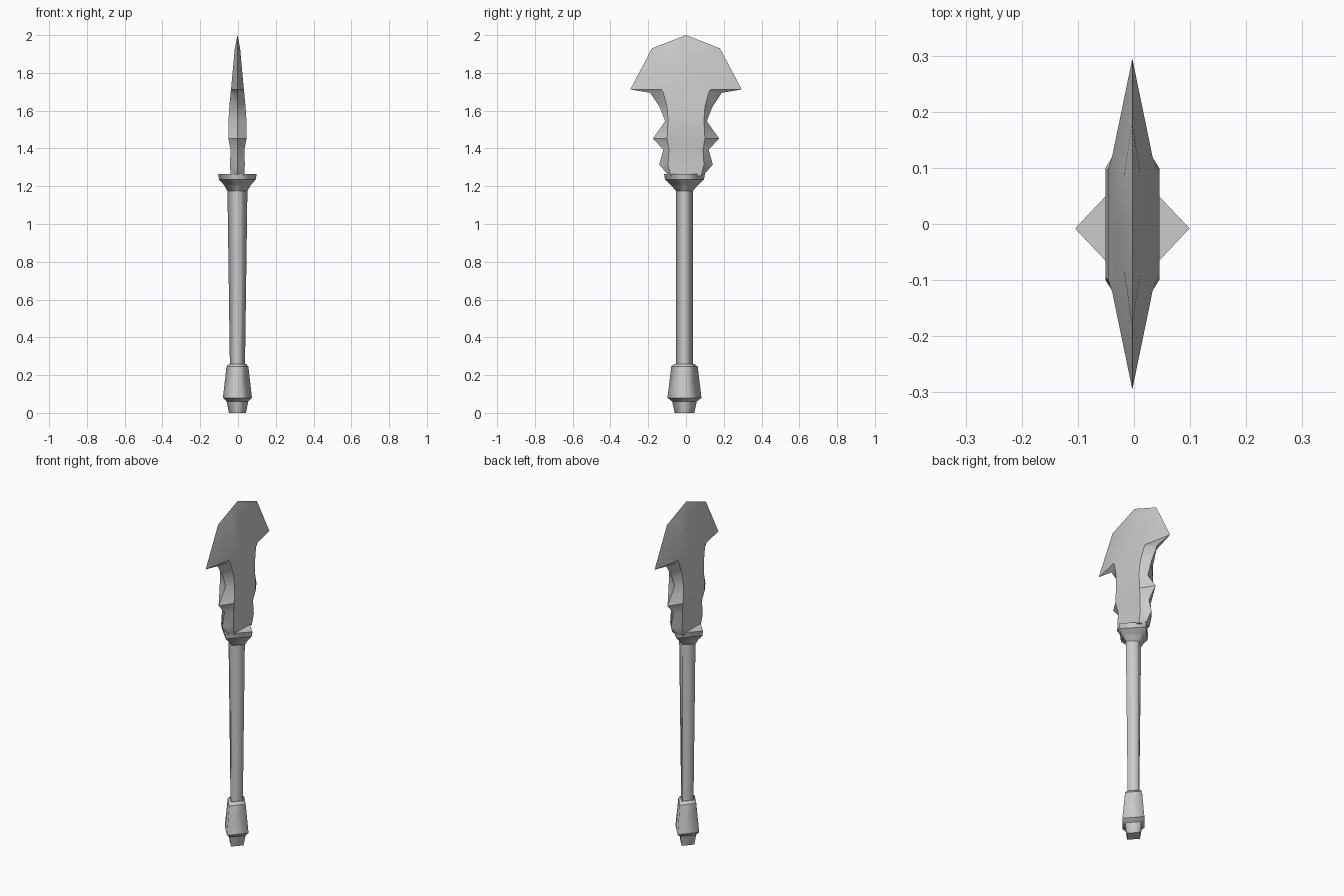
import bpy
import bmesh

cube = bpy.data.objects.get("Cube")
if cube:
    bpy.data.objects.remove(cube)

grey = bpy.data.materials.new("plain_grey")
grey.use_nodes = True
grey.diffuse_color = (0.6, 0.6, 0.6, 1)
grey.node_tree.nodes["Principled BSDF"].inputs["Base Color"].default_value = (0.6, 0.6, 0.6, 1)


def finish(bm, name):
    bmesh.ops.recalc_face_normals(bm, faces=bm.faces)
    mesh = bpy.data.meshes.new(name)
    bm.to_mesh(mesh)
    bm.free()
    mesh.materials.append(grey)
    obj = bpy.data.objects.new(name, mesh)
    bpy.context.collection.objects.link(obj)
    return obj


def diamond_loft(name, rings):
    """Four-sided loft; each ring is (z, half width in x, half width in y)."""
    bm = bmesh.new()
    loops = [[bm.verts.new((cx * rx - 0.003, cy * ry - 0.008, z))
              for cx, cy in ((1, 0), (0, 1), (-1, 0), (0, -1))]
             for z, rx, ry in rings]
    for low, high in zip(loops, loops[1:]):
        for i in range(4):
            j = (i + 1) % 4
            bm.faces.new((low[i], low[j], high[j], high[i])).smooth = True
    bm.faces.new(loops[0])
    bm.faces.new(loops[-1])
    # Rings stay crisp while the corners are softly shaded
    for e in bm.edges:
        if abs(e.verts[0].co.z - e.verts[1].co.z) < 0.0001:
            e.smooth = False
    return finish(bm, name)


# Handle parts, from the bottom up
diamond_loft("pommel_tip", [(0, 0.045, 0.052), (0.06, 0.057, 0.065),
                            (0.08, 0.077, 0.09)])
diamond_loft("pommel", [(0.08, 0.077, 0.09), (0.245, 0.058, 0.07),
                        (0.26, 0.045, 0.053)])
diamond_loft("shaft", [(0.25, 0.04, 0.045), (1.19, 0.053, 0.045)])
diamond_loft("guard", [(1.175, 0.053, 0.045), (1.205, 0.07, 0.07),
                       (1.235, 0.097, 0.103), (1.265, 0.102, 0.108)])

# Blade rows: height, sharp edge y, bevel line y, half thickness
rows = [
    (1.255, 0.09, 0.08, 0.037),
    (1.315, 0.142, 0.095, 0.039),
    (1.393, 0.12, 0.09, 0.037),
    (1.453, 0.175, 0.1, 0.048),
    (1.545, 0.11, 0.095, 0.048),
    (1.62, 0.14, 0.1, 0.043),
    (1.695, 0.19, 0.12, 0.036),
    (1.712, 0.295, 0.13, 0.034),
    (1.93, 0.18, 0.09, 0.014),
]
bm = bmesh.new()
sections = []
for z, edge, inner, t in rows:
    ring = [(0, edge), (t, inner), (t, 0), (t, -inner),
            (0, -edge), (-t, -inner), (-t, 0), (-t, inner)]
    sections.append([bm.verts.new((x - 0.003, y, z)) for x, y in ring])
for low, high in zip(sections, sections[1:]):
    for i in range(8):
        j = (i + 1) % 8
        bm.faces.new((low[i], low[j], high[j], high[i]))
bm.faces.new(sections[0])
# The last row closes to the point
tip = bm.verts.new((-0.003, 0, 2.0))
for i in range(8):
    bm.faces.new((sections[-1][i], sections[-1][(i + 1) % 8], tip))
blade = finish(bm, "blade")
bpy.ops.object.select_all(action="DESELECT")
blade.select_set(True)
bpy.context.view_layer.objects.active = blade
bpy.ops.object.shade_smooth_by_angle(angle=0.6)
